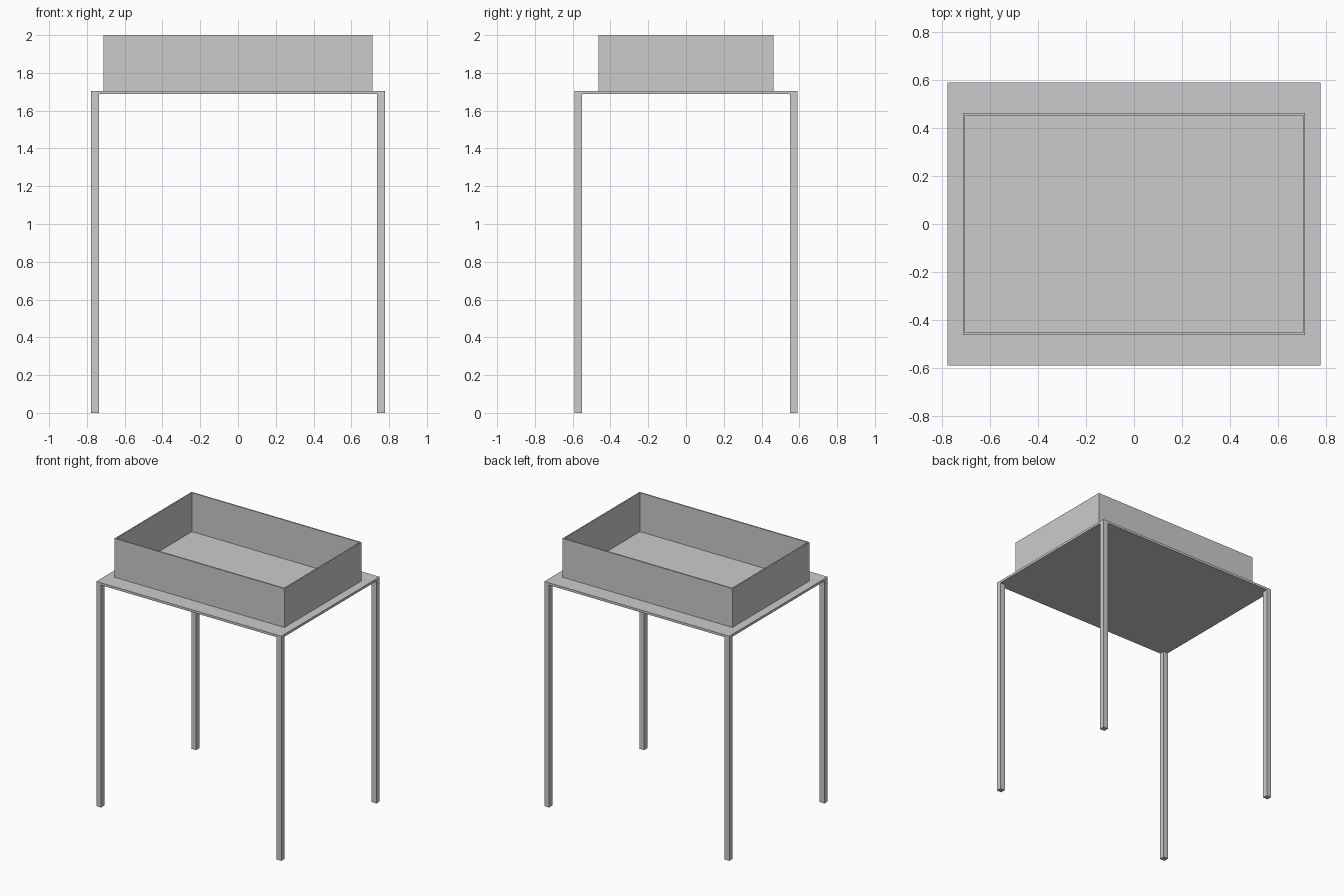
import bpy
import bmesh
from mathutils import Matrix, Vector

default = bpy.data.objects.get("Cube")
if default:
    bpy.data.objects.remove(default, do_unlink=True)

GREY = (0.6, 0.6, 0.6, 1)
grey = bpy.data.materials.new("plain grey")
grey.use_nodes = True
grey.diffuse_color = GREY
grey.node_tree.nodes["Principled BSDF"].inputs["Base Color"].default_value = GREY

TABLE_X, TABLE_Y = 0.777, 0.59
TOP_Z, UNDER_Z = 1.705, 1.687
LEG = 0.04
TRAY_X, TRAY_Y, WALL = 0.713, 0.462, 0.01
RIM_Z = 2.0


def finish(name, bm):
    mesh = bpy.data.meshes.new(name)
    bm.to_mesh(mesh)
    bm.free()
    mesh.materials.append(grey)
    obj = bpy.data.objects.new(name, mesh)
    bpy.context.collection.objects.link(obj)
    return obj


def box(name, low, high):
    low, high = Vector(low), Vector(high)
    bm = bmesh.new()
    bmesh.ops.create_cube(bm, size=1, matrix=Matrix.Translation((low + high) / 2)
                          @ Matrix.Diagonal((high - low).to_4d()))
    return finish(name, bm)


# Thin table top
box("table_top", (-TABLE_X, -TABLE_Y, UNDER_Z), (TABLE_X, TABLE_Y, TOP_Z))

# Four square legs flush with the corners
for side, sx in (("right", -1), ("left", 1)):
    for end, sy in (("front", -1), ("back", 1)):
        xs = sorted((sx * TABLE_X, sx * (TABLE_X - LEG)))
        ys = sorted((sy * TABLE_Y, sy * (TABLE_Y - LEG)))
        box(f"{end}_{side}_leg", (xs[0], ys[0], 0), (xs[1], ys[1], UNDER_Z))

# Open tray wall: a rectangular ring raised from the table top
bm = bmesh.new()
corners = ((-1, -1), (1, -1), (1, 1), (-1, 1))
loops = []
for inset in (0, WALL):
    for z in (TOP_Z, RIM_Z):
        loops.append([bm.verts.new((sx * (TRAY_X - inset), sy * (TRAY_Y - inset), z))
                      for sx, sy in corners])
outer_low, outer_high, inner_low, inner_high = loops
ring = (outer_low, outer_high, inner_high, inner_low)
for i, lower in enumerate(ring):
    upper = ring[(i + 1) % len(ring)]
    for k in range(4):
        n = (k + 1) % 4
        bm.faces.new((lower[k], lower[n], upper[n], upper[k]))
bmesh.ops.recalc_face_normals(bm, faces=bm.faces)
finish("tray_walls", bm)
